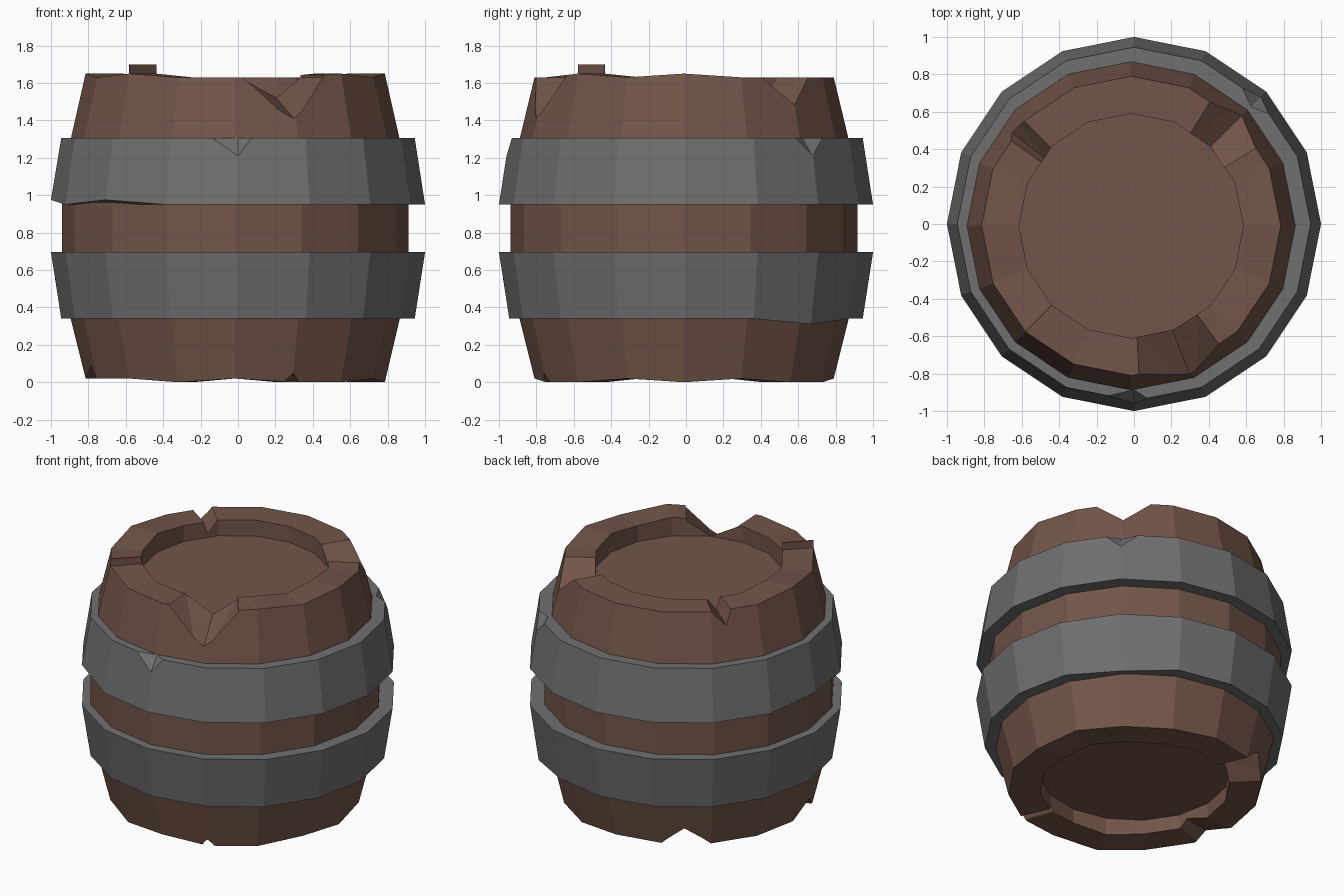
import bpy, bmesh
from math import cos, sin, radians

if "Cube" in bpy.data.objects:
    bpy.data.objects.remove(bpy.data.objects["Cube"])

SIDES = 16
CX, CY = -0.015, -0.01      # the body sits slightly off the hoop centre


def material(name, rgb):
    m = bpy.data.materials.new(name)
    m.diffuse_color = (*rgb, 1)
    m.use_nodes = True
    m.node_tree.nodes["Principled BSDF"].inputs["Base Color"].default_value = m.diffuse_color
    return m


wood = material("wood", (0.17, 0.09, 0.065))
iron = material("iron", (0.16, 0.16, 0.16))


def polar(r, deg, z, cx=0.0, cy=0.0):
    a = radians(deg)
    return (cx + r * cos(a), cy + r * sin(a), z)


def make_object(name, bm, mat=None):
    bmesh.ops.recalc_face_normals(bm, faces=bm.faces)
    me = bpy.data.meshes.new(name)
    bm.to_mesh(me)
    bm.free()
    ob = bpy.data.objects.new(name, me)
    bpy.context.collection.objects.link(ob)
    if mat:
        me.materials.append(mat)
    return ob


def lathe(name, profile, mat, closed, lift=None, cx=0.0, cy=0.0):
    """Turn a (radius, z) profile; lift maps (profile index, angle) to a height change."""
    bm = bmesh.new()
    rings = []
    for j, (r, z) in enumerate(profile):
        ring = []
        for i in range(SIDES):
            deg = i * 360 / SIDES
            dz = lift(j, deg) if lift else 0
            ring.append(bm.verts.new(polar(r, deg, z + dz, cx, cy)))
        rings.append(ring)
    pairs = list(zip(rings, rings[1:]))
    if closed:
        pairs.append((rings[-1], rings[0]))
    for a, b in pairs:
        for i in range(SIDES):
            k = (i + 1) % SIDES
            bm.faces.new((a[i], a[k], b[k], b[i]))
    if not closed:
        bm.faces.new(rings[0])
        bm.faces.new(rings[-1])
    return make_object(name, bm, mat)


def hull(name, points, mat=None):
    bm = bmesh.new()
    for p in points:
        bm.verts.new(p)
    res = bmesh.ops.convex_hull(bm, input=bm.verts)
    junk = {g for g in res["geom_interior"] + res["geom_unused"]
            if isinstance(g, bmesh.types.BMVert)}
    bmesh.ops.delete(bm, geom=list(junk), context='VERTS')
    return make_object(name, bm, mat)


def cut(target, points):
    cutter = hull("cutter", points)
    cutter.hide_render = True
    mod = target.modifiers.new("cut", 'BOOLEAN')
    mod.operation = 'DIFFERENCE'
    mod.solver = 'EXACT'
    mod.object = cutter
    bpy.context.view_layer.objects.active = target
    bpy.ops.object.modifier_apply(modifier=mod.name)
    bpy.data.objects.remove(cutter)


def notch(target, left, apex, right, rim_z, z_out, z_in, up):
    """V-shaped chip through the rim; its floor slopes from z_in to z_out."""
    r0, r1 = 0.58, 1.0
    slope = (z_out - z_in) / (0.85 - r0)
    pts = [polar(r, apex, z_in + slope * (r - r0), CX, CY) for r in (r0, r1)]
    for deg in (left, right):
        for r in (r0, r1):
            pts += [polar(r, deg, z, CX, CY) for z in (rim_z, rim_z + up * 0.2)]
    cut(target, pts)


# Barrel body with recessed lid and base, rims slightly uneven
TOP_HIGH = {0, 180, 225, 315}
BOTTOM_LOW = {0, 45, 67.5, 247.5, 292.5, 315}


def rim_lift(j, deg):
    if j in (1, 2):
        return -0.02 if deg in BOTTOM_LOW else 0
    if j in (7, 8):
        return 0.02 if deg in TOP_HIGH else 0
    return 0


body = lathe("barrel_body", [
    (0.60, 0.12), (0.60, 0.02), (0.80, 0.02), (0.88, 0.34), (0.927, 0.69),
    (0.927, 0.95), (0.877, 1.31), (0.80, 1.63), (0.60, 1.63), (0.60, 1.52),
], wood, False, rim_lift, CX, CY)

# Chips in the top rim
notch(body, -87, -68.5, -53.5, 1.63, 1.41, 1.53, 1)
notch(body, 31.5, 45, 58, 1.635, 1.48, 1.53, 1)
notch(body, 135, 142, 145, 1.64, 1.53, 1.55, 1)
# Chips in the bottom rim
notch(body, 112.5, 123, 135, 0.02, 0.14, 0.11, -1)
notch(body, 181, 196, 201, 0.02, 0.09, 0.07, -1)
notch(body, -70, -67.5, -65, 0.01, 0.05, 0.04, -1)

# Thin raised stave edge at the front left of the top rim
hull("raised_stave_edge", [polar(r, 225 + d, z, CX, CY)
                           for r in (0.60, 0.80) for d in (-0.3, 0.3)
                           for z in (1.62, 1.70)], wood)

# Iron hoops, mirrored about the barrel's middle
lower = lathe("lower_hoop", [(0.945, 0.34), (1.0, 0.695), (0.90, 0.695), (0.85, 0.34)],
              iron, True,
              lambda j, d: -0.03 if j == 0 and d == 45 else 0)
upper = lathe("upper_hoop", [(1.0, 0.95), (0.945, 1.305), (0.85, 1.305), (0.90, 0.95)],
              iron, True,
              lambda j, d: 0.025 if j == 0 and d in (180, 225) else 0)

# Dents in the upper hoop's top edge
for deg, left, right in ((-90, -10.5, 5), (45, -7, 8)):
    cut(upper, [polar(0.94, deg + left, 1.307), polar(0.94, deg + right, 1.307),
                polar(0.96, deg, 1.21), polar(0.885, deg, 1.307),
                polar(1.1, deg + left, 1.32), polar(1.1, deg + right, 1.32),
                polar(1.1, deg, 1.21)])
